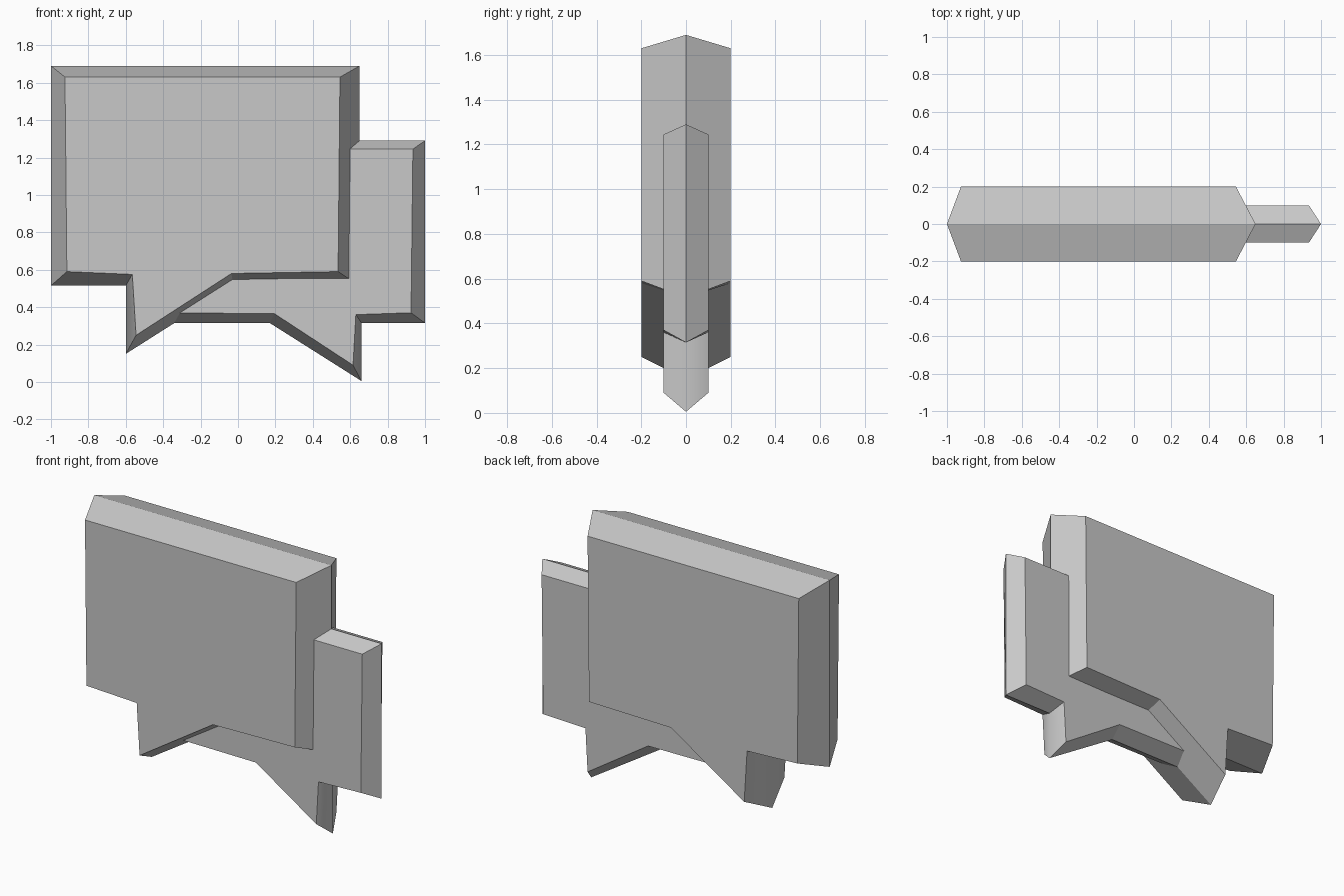
import bpy
import bmesh

cube = bpy.data.objects.get("Cube")
if cube:
    bpy.data.objects.remove(cube, do_unlink=True)

# Single plain grey for both bubbles
grey = bpy.data.materials.new("grey")
grey.use_nodes = True
GREY = (0.58, 0.58, 0.58, 1)
grey.diffuse_color = GREY
grey.node_tree.nodes["Principled BSDF"].inputs["Base Color"].default_value = GREY


def bubble(name, rim, face, depth, smooth_wall):
    """Wide rim in the middle, tapering to a smaller face at front and back."""
    bm = bmesh.new()
    front, middle, back = [
        [bm.verts.new((x, y, z)) for x, z in outline]
        for outline, y in ((face, -depth), (rim, 0), (face, depth))]
    bm.faces.new(front)
    bm.faces.new(back[::-1])
    count = len(rim)
    for a, b in ((front, middle), (middle, back)):
        for i in range(count):
            j = (i + 1) % count
            wall = bm.faces.new((a[j], a[i], b[i], b[j]))
            wall.smooth = i == smooth_wall
    bmesh.ops.recalc_face_normals(bm, faces=bm.faces)
    mesh = bpy.data.meshes.new(name)
    bm.to_mesh(mesh)
    bm.free()
    mesh.materials.append(grey)
    obj = bpy.data.objects.new(name, mesh)
    bpy.context.collection.objects.link(obj)
    return obj


# Large speech bubble, tail at lower right
bubble("large_speech_bubble",
       [(-1, 1.69), (-1, 0.515), (-0.6, 0.515), (-0.6, 0.15),
        (-0.025, 0.515), (0.65, 0.515), (0.65, 1.69)],
       [(-0.925, 1.63), (-0.915, 0.59), (-0.565, 0.575), (-0.545, 0.25),
        (-0.035, 0.58), (0.535, 0.59), (0.545, 1.63)],
       0.2, 2)

# Small speech bubble, passing through the large one
bubble("small_speech_bubble",
       [(-0.45, 1.29), (-0.45, 0.315), (0.17, 0.315), (0.66, 0.005),
        (0.66, 0.315), (1, 0.315), (1, 1.29)],
       [(-0.4, 1.245), (-0.39, 0.37), (0.195, 0.365), (0.615, 0.09),
        (0.63, 0.36), (0.925, 0.37), (0.935, 1.245)],
       0.1, 3)
